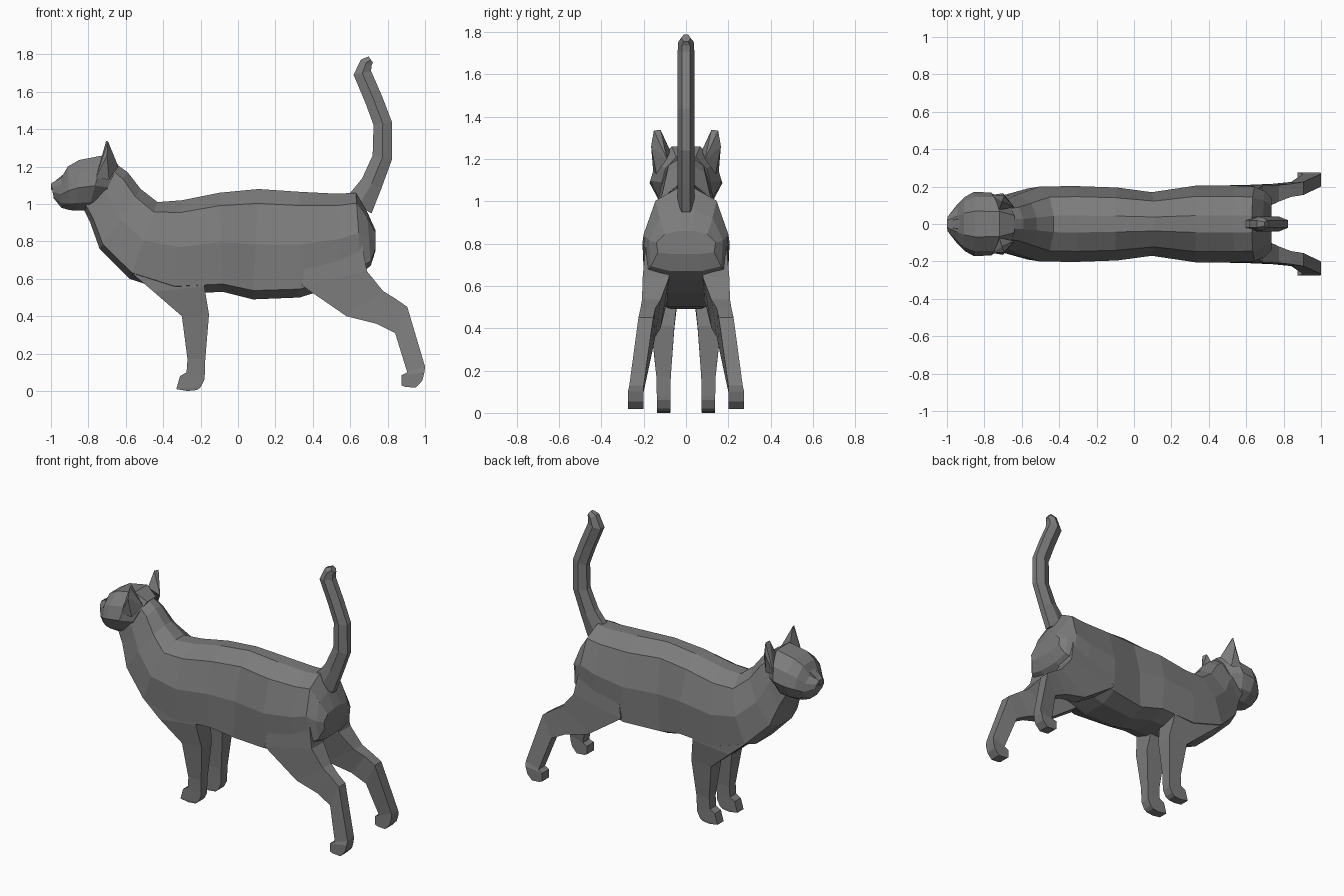
import bpy, bmesh
from math import sin, cos, pi
from mathutils import Vector

fur = bpy.data.materials.new("dark_grey_fur")
fur.diffuse_color = (0.2, 0.2, 0.2, 1)


def finish(name, bm, mirror=False):
    bmesh.ops.recalc_face_normals(bm, faces=bm.faces)
    mesh = bpy.data.meshes.new(name)
    bm.to_mesh(mesh)
    bm.free()
    mesh.materials.append(fur)
    ob = bpy.data.objects.new(name, mesh)
    bpy.context.collection.objects.link(ob)
    if mirror:
        ob.modifiers.new("Mirror", 'MIRROR').use_axis = (False, True, False)
    return ob


def loft(name, rings, mirror=False):
    """Skin closed rings of points and cap both ends."""
    bm = bmesh.new()
    rows = [[bm.verts.new(p) for p in ring] for ring in rings]
    n = len(rows[0])
    for a, b in zip(rows, rows[1:]):
        for i in range(n):
            j = (i + 1) % n
            bm.faces.new((a[i], a[j], b[j], b[i]))
    bm.faces.new(rows[0])
    bm.faces.new(rows[-1])
    return finish(name, bm, mirror)


def trunk(name, stations, shape):
    """Station: top x, top z, bottom x, bottom z, half width. Shape: (drop, width) fractions."""
    rings = []
    for xt, zt, xb, zb, w in stations:
        half = [(xt + (xb - xt) * t, w * f, zt + (zb - zt) * t) for t, f in shape]
        rings.append(half + [(x, -y, z) for x, y, z in reversed(half)])
    return loft(name, rings)


def legs(name, sections):
    """Section: front x, front z, back x, back z, inner y, outer y."""
    loft(name, [[(xf, yi, zf), (xf, yo, zf), (xb, yo, zb), (xb, yi, zb)]
                for xf, zf, xb, zb, yi, yo in sections], mirror=True)


# Body and neck
trunk("body", [
    (-0.66, 1.22, -0.83, 0.98, 0.11),
    (-0.59, 1.17, -0.79, 0.90, 0.125),
    (-0.52, 1.08, -0.74, 0.76, 0.155),
    (-0.43, 1.01, -0.58, 0.60, 0.20),
    (-0.30, 1.02, -0.34, 0.52, 0.203),
    (-0.10, 1.06, -0.08, 0.53, 0.195),
    (0.11, 1.08, 0.08, 0.49, 0.17),
    (0.33, 1.065, 0.33, 0.50, 0.205),
    (0.53, 1.055, 0.55, 0.57, 0.205),
    (0.63, 1.06, 0.66, 0.63, 0.20),
    (0.69, 0.96, 0.71, 0.67, 0.175),
    (0.735, 0.86, 0.735, 0.75, 0.14),
], [(0, 0.22), (0.13, 0.72), (0.5, 1), (0.92, 0.95), (1, 0.42)])

# Head, with the widest ring slanting back to the ears
trunk("head", [
    (-1.00, 1.11, -0.985, 1.03, 0.045),
    (-0.945, 1.14, -0.945, 0.98, 0.105),
    (-0.91, 1.20, -0.90, 0.967, 0.145),
    (-0.85, 1.235, -0.86, 0.965, 0.172),
    (-0.72, 1.26, -0.80, 0.965, 0.168),
    (-0.64, 1.21, -0.74, 0.99, 0.115),
], [(0, 0.4), (0.25, 0.85), (0.55, 1), (0.85, 0.75), (1, 0.35)])

# Nose
trunk("nose", [
    (-1.0, 1.105, -1.0, 1.075, 0.022),
    (-0.92, 1.17, -0.95, 1.07, 0.035),
], [(0, 0.8), (0.5, 1), (1, 0.5)])

# Ears
bm = bmesh.new()
for p in [(-0.72, 0.075, 1.24), (-0.76, 0.155, 1.14), (-0.64, 0.09, 1.20),
          (-0.69, 0.14, 1.13), (-0.70, 0.165, 1.26),
          (-0.705, 0.12, 1.338), (-0.695, 0.152, 1.335)]:
    bm.verts.new(p)
bmesh.ops.convex_hull(bm, input=bm.verts)
finish("ears", bm, mirror=True)

# Front legs with paws
legs("front_legs", [
    (-0.58, 0.64, -0.17, 0.75, 0.03, 0.185),
    (-0.45, 0.53, -0.18, 0.56, 0.04, 0.188),
    (-0.30, 0.40, -0.155, 0.41, 0.055, 0.165),
    (-0.27, 0.17, -0.175, 0.17, 0.072, 0.14),
    (-0.275, 0.10, -0.178, 0.08, 0.073, 0.138),
    (-0.31, 0.08, -0.18, 0.06, 0.073, 0.138),
    (-0.33, 0.01, -0.20, 0.02, 0.073, 0.138),
    (-0.27, 0.00, -0.22, 0.005, 0.075, 0.136),
])

# Hind legs with paws
legs("hind_legs", [
    (0.38, 0.80, 0.66, 0.80, 0.08, 0.19),
    (0.34, 0.565, 0.69, 0.64, 0.08, 0.205),
    (0.58, 0.40, 0.775, 0.535, 0.12, 0.208),
    (0.74, 0.36, 0.84, 0.495, 0.145, 0.215),
    (0.84, 0.31, 0.905, 0.45, 0.155, 0.225),
    (0.905, 0.10, 1.00, 0.13, 0.20, 0.268),
    (0.875, 0.085, 0.997, 0.10, 0.20, 0.275),
    (0.875, 0.03, 0.985, 0.055, 0.20, 0.275),
    (0.895, 0.022, 0.95, 0.018, 0.20, 0.275),
])

# Tail: hexagonal sections swept along an upright curve
path = [(0.645, 0.99, 0.08), (0.715, 1.11, 0.058), (0.772, 1.25, 0.053), (0.774, 1.43, 0.05),
        (0.725, 1.56, 0.048), (0.665, 1.70, 0.048), (0.685, 1.755, 0.033), (0.71, 1.772, 0.02)]
rings = []
for i, (x, z, r) in enumerate(path):
    a, b = path[max(i - 1, 0)], path[min(i + 1, len(path) - 1)]
    d = Vector((b[0] - a[0], 0, b[1] - a[1])).normalized()
    side = Vector((d.z, 0, -d.x))
    wy = min(0.04, r * 1.1)
    rings.append([Vector((x, 0, z)) + side * (r * sin(k * pi / 3) / 0.866)
                  + Vector((0, wy * cos(k * pi / 3), 0)) for k in range(6)])
loft("tail", rings)
